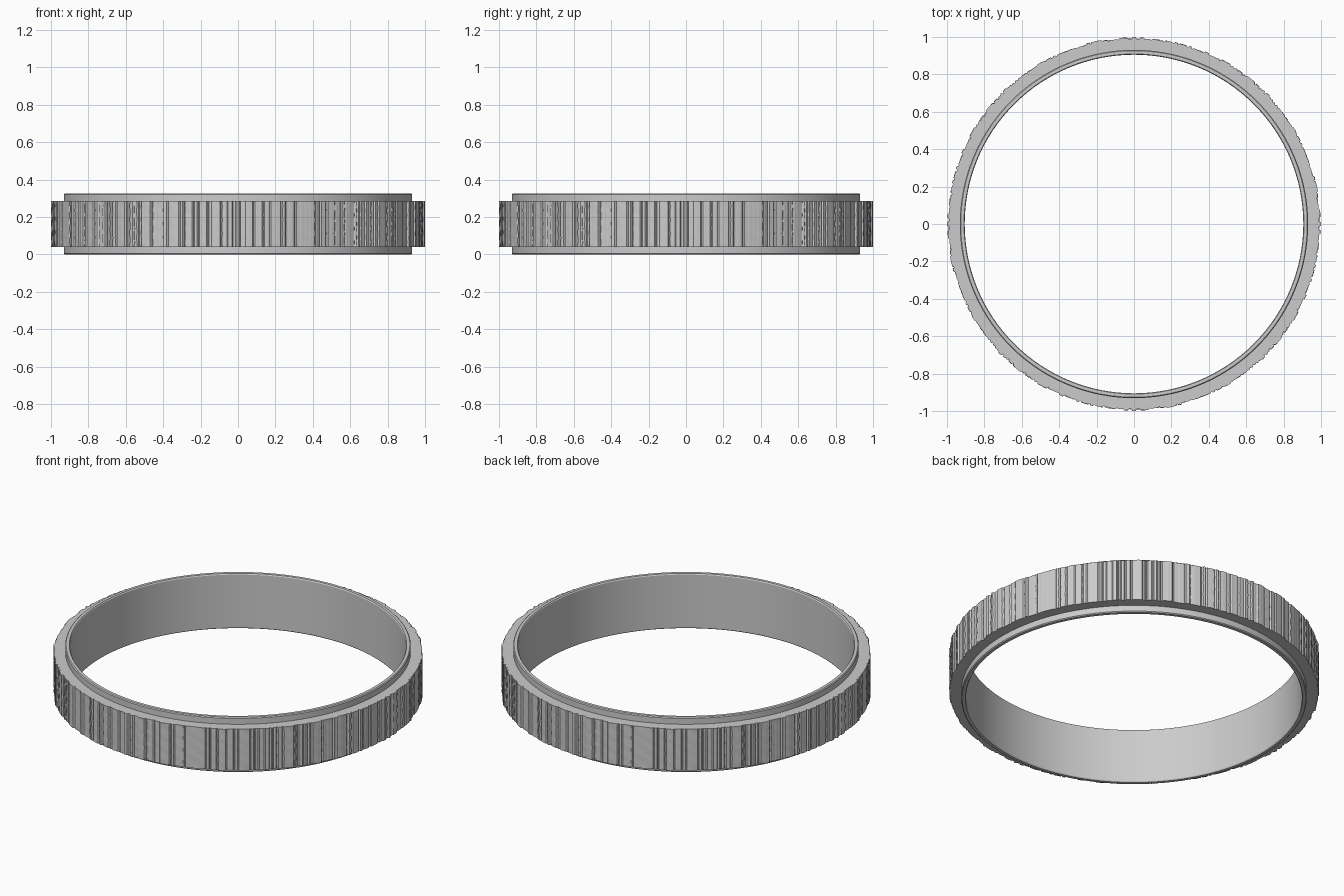
import bpy, bmesh, math, random

if "Cube" in bpy.data.objects:
    bpy.data.objects.remove(bpy.data.objects["Cube"])

random.seed(7)
QUARTER = 240            # steps in a quarter turn; the bark pattern repeats four times
STEPS = QUARTER * 4

# Vertical bark grooves: irregular ridges with narrow cuts between them
groove = []
while len(groove) < QUARTER:
    width = random.choice([3, 4, 5, 6, 8, 10])
    level = random.uniform(0.0, 0.008)
    depth = random.uniform(0.007, 0.016)
    groove += [depth] + [level + random.uniform(0, 0.002) for _ in range(width - 1)]
groove = groove[:QUARTER]
groove[0] = groove[1] = groove[-1] = 0.0

# Closed ring cross-section: (radius, height, is_bark)
BARK_ROWS = 10
lower = [(0.905, 0.006, 0), (0.909, 0.0, 0), (0.926, 0.0, 0), (0.931, 0.005, 0), (0.931, 0.04, 0)]
upper = [(r, 0.326 - z, 0) for r, z, b in reversed(lower)]
bark = [(1.0, 0.04 + 0.246 * i / BARK_ROWS, 1) for i in range(BARK_ROWS + 1)]
profile = lower + bark + upper


def make_ring(name):
    bm = bmesh.new()
    rings = []
    for s in range(STEPS):
        a = 2 * math.pi * s / STEPS
        q = s % QUARTER
        ring = []
        for r, z, is_bark in profile:
            if is_bark:
                # fine slanted wood grain on top of the grooves
                grain = 0.0 if q == 0 else 0.001 * (1 + math.sin(z * 90 + q * 0.35))
                r -= groove[q] + grain
            ring.append(bm.verts.new((r * math.cos(a), r * math.sin(a), z)))
        rings.append(ring)
    n = len(profile)
    for s in range(STEPS):
        p, q = rings[s], rings[(s + 1) % STEPS]
        for i in range(n):
            j = (i + 1) % n
            bm.faces.new((p[i], q[i], q[j], p[j]))
    bmesh.ops.recalc_face_normals(bm, faces=bm.faces)
    mesh = bpy.data.meshes.new(name)
    bm.to_mesh(mesh)
    bm.free()
    obj = bpy.data.objects.new(name, mesh)
    bpy.context.collection.objects.link(obj)
    return obj


# Finger ring: smooth liner with raised rims and a bark-textured outer band
ring = make_ring("bark_ring")
bpy.context.view_layer.objects.active = ring
ring.select_set(True)
bpy.ops.object.shade_smooth_by_angle(angle=math.radians(30))
